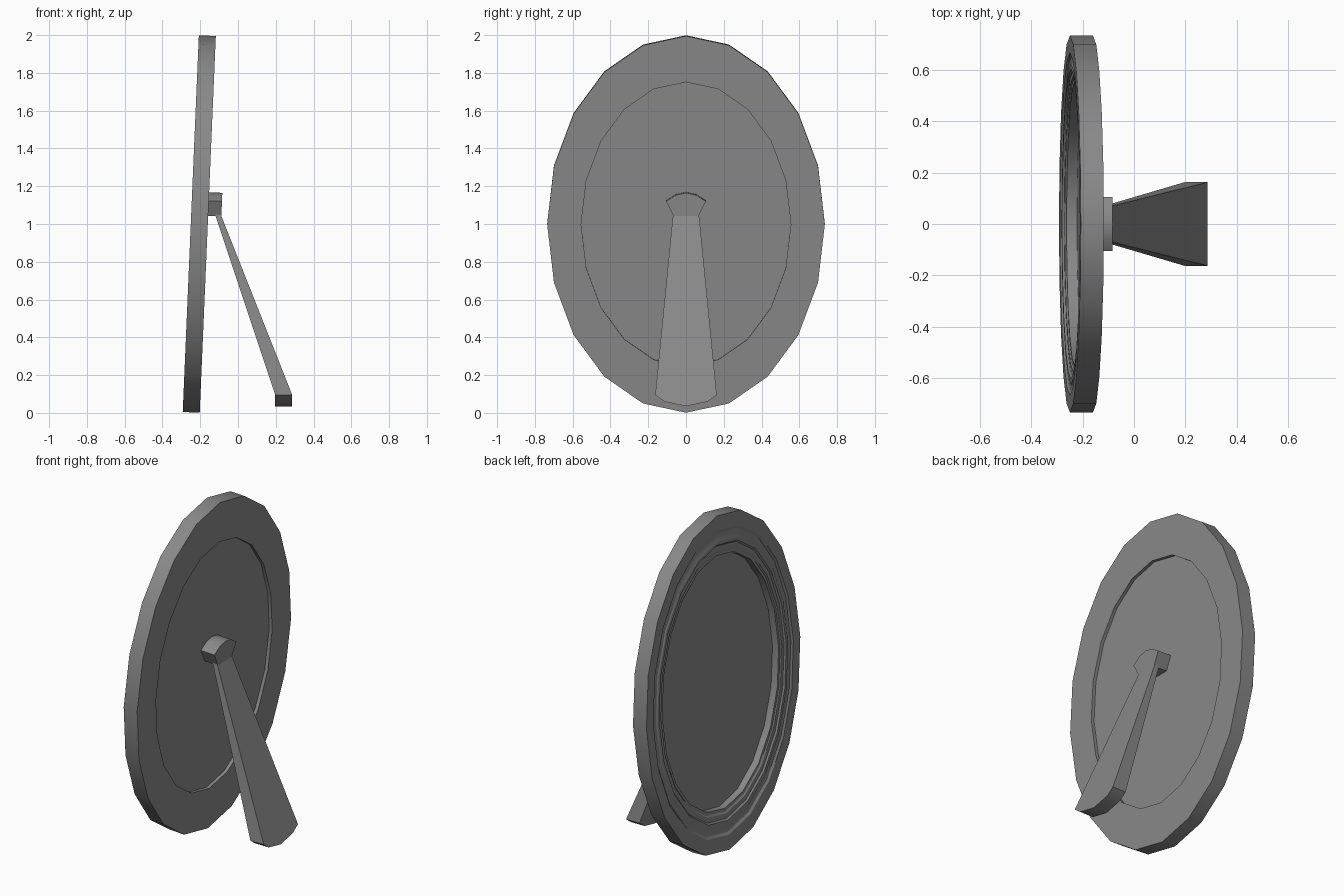
import bpy, bmesh, math
from mathutils import Matrix

cube = bpy.data.objects.get("Cube")
if cube:
    bpy.data.objects.remove(cube, do_unlink=True)

SIDES = 20
HALF_Y, HALF_Z = 0.735, 0.998
TILT = Matrix.Translation((-0.205, 0, 1.0)) @ Matrix.Rotation(math.radians(2.45), 4, 'Y')

grey = bpy.data.materials.new("grey")
grey.use_nodes = True
grey.diffuse_color = (0.25, 0.25, 0.25, 1)
grey.node_tree.nodes["Principled BSDF"].inputs["Base Color"].default_value = (0.25, 0.25, 0.25, 1)


def finish(name, bm, matrix=Matrix()):
    bmesh.ops.recalc_face_normals(bm, faces=bm.faces)
    mesh = bpy.data.meshes.new(name)
    bm.to_mesh(mesh)
    bm.free()
    mesh.transform(matrix)
    mesh.materials.append(grey)
    obj = bpy.data.objects.new(name, mesh)
    bpy.context.collection.objects.link(obj)
    bpy.ops.object.select_all(action='DESELECT')
    obj.select_set(True)
    bpy.context.view_layer.objects.active = obj
    bpy.ops.object.shade_smooth_by_angle(angle=math.radians(30))


def oval(bm, t, x):
    """One oval ring of vertices at fraction t of the outer size."""
    angles = [2 * math.pi * i / SIDES for i in range(SIDES)]
    return [bm.verts.new((x, HALF_Y * t * math.sin(a), HALF_Z * t * math.cos(a))) for a in angles]


def bridge(bm, a, b):
    n = len(a)
    for i in range(n):
        j = (i + 1) % n
        bm.faces.new((a[i], a[j], b[j], b[i]))


def loft(name, a, b, matrix=Matrix()):
    """Solid between two matching outlines."""
    bm = bmesh.new()
    va, vb = [bm.verts.new(p) for p in a], [bm.verts.new(p) for p in b]
    bridge(bm, va, vb)
    bm.faces.new(va)
    bm.faces.new(vb)
    finish(name, bm, matrix)


# Stepped oval frame: moulding section swept round the oval
section = [(1.0, 0.045), (1.0, -0.045), (0.91, -0.045), (0.895, -0.036), (0.86, -0.036),
           (0.85, -0.041), (0.825, -0.041), (0.815, -0.032), (0.785, -0.032),
           (0.775, -0.026), (0.755, -0.026), (0.755, 0.045)]
bm = bmesh.new()
rings = [oval(bm, t, x) for t, x in section]
for k, ring in enumerate(rings):
    bridge(bm, ring, rings[(k + 1) % len(rings)])
finish("oval_frame", bm, TILT)

# Panel set inside the frame
bm = bmesh.new()
front, back = oval(bm, 0.765, 0.015), oval(bm, 0.765, 0.025)
bridge(bm, front, back)
bm.faces.new(front)
bm.faces.new(back)
finish("back_panel", bm, TILT)

# Fan-shaped hinge block on the back
fan = [(-0.065, 0.045), (-0.105, 0.125), (-0.055, 0.158), (0, 0.17),
       (0.055, 0.158), (0.105, 0.125), (0.065, 0.045)]
loft("hinge_block", [(0.02, y, z) for y, z in fan], [(0.115, y, z) for y, z in fan], TILT)

# Support leg: thin at the hinge, wide and thick at its rounded foot
foot = [(-0.163, 0.095), (-0.115, 0.06), (0, 0.035), (0.115, 0.06), (0.163, 0.095)]


def leg_outline(top_x, foot_x):
    return [(top_x, 0.068, 1.06), (top_x, -0.068, 1.06)] + [(foot_x, y, z) for y, z in foot]


loft("support_leg", leg_outline(-0.125, 0.197), leg_outline(-0.095, 0.287))
